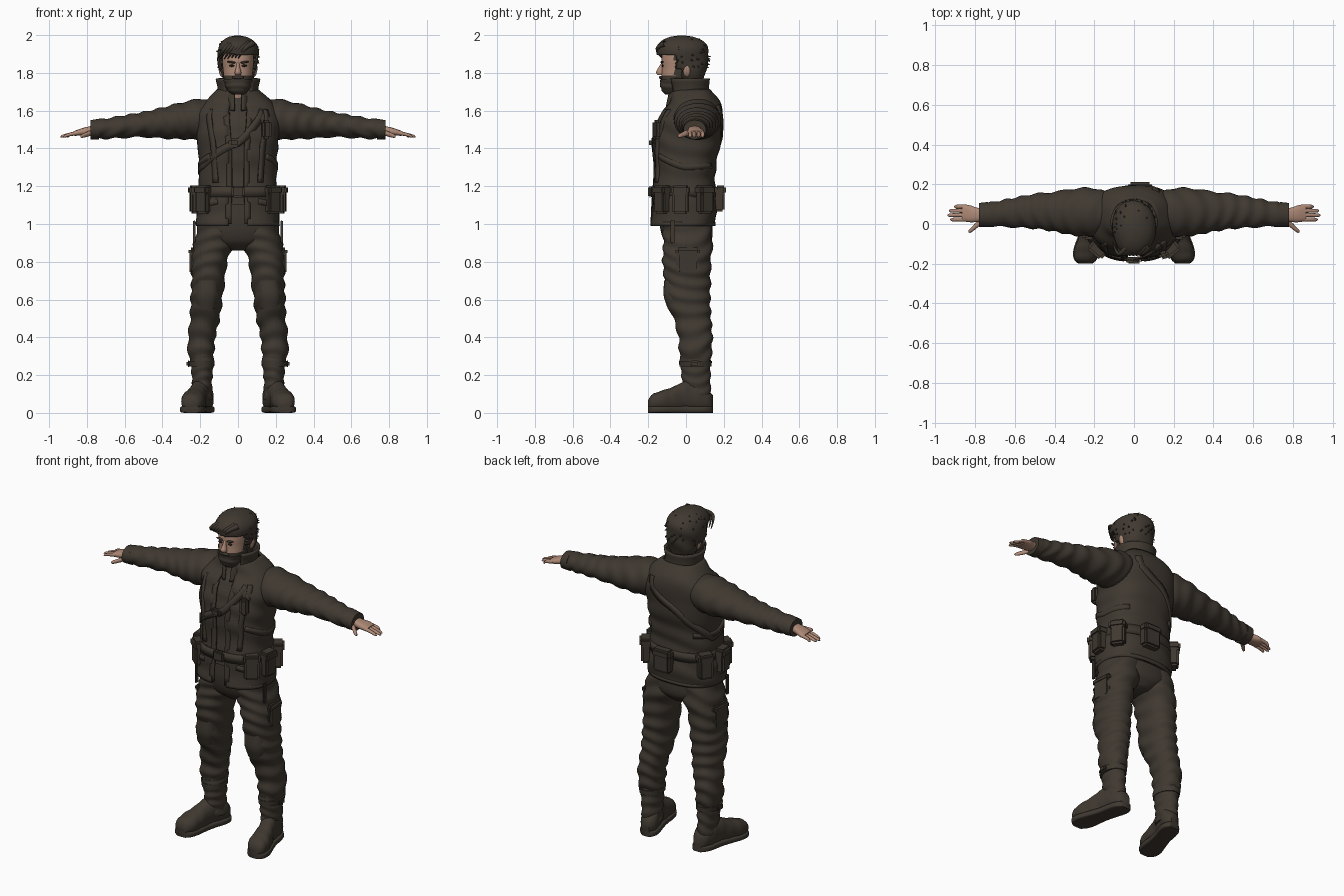
import bpy, bmesh, math, random
from mathutils import Vector

random.seed(4)
if "Cube" in bpy.data.objects:
    bpy.data.objects.remove(bpy.data.objects["Cube"])


def material(name, rgb):
    m = bpy.data.materials.new(name)
    m.use_nodes = True
    m.diffuse_color = (*rgb, 1)
    m.node_tree.nodes["Principled BSDF"].inputs["Base Color"].default_value = (*rgb, 1)
    return m


CLOTH = material("dark brown cloth", (.05, .04, .03))
SKIN = material("skin", (.42, .25, .18))
DARK = material("near black", (.015, .012, .01))


def finish(name, bm, mats, angle=50):
    bmesh.ops.recalc_face_normals(bm, faces=bm.faces)
    mesh = bpy.data.meshes.new(name)
    bm.to_mesh(mesh)
    bm.free()
    for m in mats:
        mesh.materials.append(m)
    ob = bpy.data.objects.new(name, mesh)
    bpy.context.collection.objects.link(ob)
    bpy.ops.object.select_all(action="DESELECT")
    ob.select_set(True)
    bpy.context.view_layer.objects.active = ob
    bpy.ops.object.shade_smooth_by_angle(angle=math.radians(angle))
    return ob


def sample(rows, t):
    """Smooth value of a section table at position t."""
    i = 0
    while i < len(rows) - 2 and t > rows[i + 1][0]:
        i += 1
    def slope(k, c):
        a, b = rows[max(k - 1, 0)], rows[min(k + 1, len(rows) - 1)]
        return (b[c] - a[c]) / (b[0] - a[0])
    a, b = rows[i], rows[i + 1]
    d = b[0] - a[0]
    u = (t - a[0]) / d
    h = u * u * (3 - 2 * u)
    return [a[c] + (b[c] - a[c]) * h + d * u * (1 - u) * (slope(i, c) * (1 - u) - slope(i + 1, c) * u)
            for c in range(1, 5)]


def section(rows, t, ang, power=2, grow=0):
    """Point of a superelliptic section: two plane coordinates."""
    a, b, ra, rb = sample(rows, t)
    c, s = math.cos(ang), math.sin(ang)
    return (a + (ra + grow) * math.copysign(abs(c) ** (2 / power), c),
            b + (rb + grow) * math.copysign(abs(s) ** (2 / power), s))


def place(axis, t, p, side=1):
    x, y, z = {"z": (p[0], p[1], t), "x": (t, p[0], p[1]), "y": (p[0], t, p[1])}[axis]
    return Vector((x * side, y, z))


def loft(name, rows, axis="z", side=1, power=2, n=28, rings=24, gap=0, fold=0, freq=60,
         thick=0, mats=(CLOTH,), rule=None, drop=None):
    """Skin sections along an axis; gap opens the front, fold adds cloth creases."""
    bm = bmesh.new()
    t0, t1 = rows[0][0], rows[-1][0]
    grid = []
    for k in range(rings + 1):
        t = t0 + (t1 - t0) * k / rings
        ring = []
        for j in range(n):
            ang = -math.pi / 2 + gap + (2 * math.pi - 2 * gap) * j / (n - 1 if gap else n)
            crease = fold * math.sin(freq * t + 2 * math.sin(ang + 9 * t) + 1.3 * math.cos(2 * ang))
            ring.append(bm.verts.new(place(axis, t, section(rows, t, ang, power, crease), side)))
        grid.append(ring)
    for lo, hi in zip(grid, grid[1:]):
        for j in range(n - 1 if gap else n):
            bm.faces.new((lo[j], lo[(j + 1) % n], hi[(j + 1) % n], hi[j]))
    if not gap:
        bm.faces.new(grid[0])
        bm.faces.new(grid[-1])
    if drop:
        bmesh.ops.delete(bm, geom=[f for f in bm.faces if drop(f.calc_center_median())], context="FACES")
    if rule:
        for f in bm.faces:
            f.material_index = rule(f.calc_center_median())
    ob = finish(name, bm, mats)
    if thick:
        mod = ob.modifiers.new("thickness", "SOLIDIFY")
        mod.thickness, mod.offset = thick, 0
    return ob


def box(name, at, size, turn=0, mat=CLOTH, bevel=.012):
    bm = bmesh.new()
    bmesh.ops.create_cube(bm, size=1)
    bmesh.ops.scale(bm, vec=size, verts=bm.verts)
    bmesh.ops.bevel(bm, geom=bm.edges[:], offset=min(bevel, min(size) * .4), segments=2, affect="EDGES")
    ob = finish(name, bm, (mat,), 40)
    ob.location, ob.rotation_euler.z = at, math.radians(turn)
    return ob


def strap(name, path, width, rows, grow=.012, power=2.5):
    """Ribbon lying on a lofted body; path holds (degrees from the front, height)."""
    pts = []
    for (d0, z0), (d1, z1) in zip(path, path[1:]):
        for k in range(8):
            d, z = d0 + (d1 - d0) * k / 8, z0 + (z1 - z0) * k / 8
            pts.append((Vector(place("z", z, section(rows, z, math.radians(d - 90), power, grow))), z, d))
    bm = bmesh.new()
    pairs = []
    for i, (p, z, d) in enumerate(pts):
        run = (pts[min(i + 1, len(pts) - 1)][0] - pts[max(i - 1, 0)][0]).normalized()
        out = Vector((math.sin(math.radians(d)), -math.cos(math.radians(d)), 0))
        across = run.cross(out).normalized() * width / 2
        pairs.append((bm.verts.new(p - across), bm.verts.new(p + across)))
    for a, b in zip(pairs, pairs[1:]):
        bm.faces.new((a[0], a[1], b[1], b[0]))
    finish(name, bm, (CLOTH,)).modifiers.new("thickness", "SOLIDIFY").thickness = .012


def blob(name, at, size, mat, turn=0):
    bm = bmesh.new()
    bmesh.ops.create_icosphere(bm, subdivisions=2, radius=1)
    bmesh.ops.scale(bm, vec=size, verts=bm.verts)
    ob = finish(name, bm, (mat,), 80)
    ob.location, ob.rotation_euler.y = at, math.radians(turn)


def lock(name, points, radius):
    """Tapering strand of hair."""
    cu = bpy.data.curves.new(name, "CURVE")
    cu.dimensions, cu.bevel_depth, cu.bevel_resolution, cu.resolution_u = "3D", radius, 2, 6
    sp = cu.splines.new("NURBS")
    sp.points.add(len(points) - 1)
    sp.use_endpoint_u, sp.order_u = True, 3
    for k, p in enumerate(points):
        sp.points[k].co = (*p, 1)
        sp.points[k].radius = 1 - .85 * k / (len(points) - 1)
    cu.materials.append(CLOTH)
    bpy.context.collection.objects.link(bpy.data.objects.new(name, cu))


# jacket, inner shirt, collars
torso = [(.99, 0, -.015, .213, .165), (1.1, 0, -.01, .215, .165), (1.17, 0, -.012, .2, .158),
         (1.3, 0, -.005, .2, .157), (1.4, 0, 0, .203, .17), (1.5, 0, .015, .215, .17),
         (1.58, 0, .03, .215, .155), (1.65, 0, .045, .165, .125), (1.71, 0, .03, .1, .095)]
loft("jacket", torso, power=2.5, n=56, rings=48, gap=.16, fold=.004, freq=45, thick=.014)
loft("shirt", [(t, x, y, a - .02, b - .02) for t, x, y, a, b in torso if t > 1.05],
     power=2.5, n=40, rings=30, fold=.003)
loft("jacket_collar", [(1.66, 0, .02, .105, .105), (1.71, 0, .015, .1, .1), (1.77, 0, .01, .112, .11)],
     gap=.65, rings=8, thick=.014)
loft("shirt_collar", [(1.6, 0, -.01, .07, .1), (1.67, 0, -.005, .072, .09), (1.73, 0, 0, .075, .08)],
     gap=.25, rings=8, thick=.01)

# harness, belt and their pouches
strap("chest_strap", [(33, 1.6), (0, 1.43), (-60, 1.31), (-100, 1.28), (-150, 1.4), (-200, 1.56), (-212, 1.64)],
      .04, torso)
for side, word in ((1, "left"), (-1, "right")):
    strap(word + "_harness", [(side * 30, 1.22), (side * 34, 1.45), (side * 40, 1.63)], .03, torso)
    strap(word + "_placket", [(side * 9, 1.0), (side * 9, 1.4), (side * 12, 1.62)], .03, torso, .008)
    strap(word + "_rib_strap", [(side * 40, 1.36), (side * 90, 1.3), (side * 150, 1.31)], .03, torso)
    strap(word + "_pocket_flap", [(side * 24, 1.12), (side * 55, 1.1)], .03, torso)
strap("belt", [(d, 1.17) for d in range(-180, 181, 30)], .055, torso, .014)
strap("hem_band", [(d, 1.0) for d in range(12, 349, 28)], .02, torso, .006)
box("buckle", (0, -.19, 1.17), (.07, .02, .06))
box("back_pouch", (.03, .175, 1.13), (.11, .06, .13))
box("back_pouch_flap", (.03, .182, 1.18), (.12, .06, .05))
box("shoulder_pouch", (.15, -.155, 1.5), (.05, .04, .1), 20)
box("strap_buckle", (-.02, -.18, 1.43), (.06, .03, .05))
for side, word in ((1, "left"), (-1, "right")):
    for part, x, y, turn in (("front", .18, -.125, 40), ("side", .225, -.03, 84), ("rear", .2, .1, 125)):
        box(f"{word}_{part}_pouch", (side * x, y, 1.12), (.085, .06, .13), side * turn)
        box(f"{word}_{part}_pouch_flap", (side * x, y, 1.18), (.095, .074, .05), side * turn)

# trousers
loft("trouser_seat", [(.86, 0, .015, .05, .08), (.91, 0, .01, .17, .125), (1.0, 0, 0, .195, .14), (1.1, 0, 0, .19, .14)],
     power=2.4, n=40)
leg = [(.25, .19, .05, .058, .075), (.31, .195, .05, .068, .085), (.4, .192, .05, .072, .09),
       (.5, .175, .033, .078, .1), (.6, .167, .01, .084, .118), (.7, .158, .008, .088, .122),
       (.8, .153, .004, .096, .128), (.9, .128, .01, .106, .13), (1.0, .11, 0, .1, .128)]
hand_rows = [(.74, .048, 1.5, .03, .026), (.79, .046, 1.494, .036, .022), (.83, .052, 1.487, .043, .019),
             (.865, .055, 1.48, .04, .013)]
arm = [(.1, .055, 1.58, .09, .08), (.2, .06, 1.557, .12, .105), (.3, .06, 1.546, .118, .097),
       (.4, .062, 1.535, .1, .082), (.5, .064, 1.527, .088, .067), (.6, .058, 1.516, .075, .06),
       (.7, .05, 1.505, .063, .054), (.77, .046, 1.5, .056, .048)]
foot = [(-.2, .245, .045, .03, .025), (-.18, .245, .055, .052, .042), (-.13, .238, .062, .062, .055),
        (-.06, .222, .073, .054, .068), (0, .205, .09, .05, .08), (.08, .185, .08, .054, .075),
        (.12, .178, .065, .045, .055), (.142, .175, .055, .025, .04)]
for side, word in ((1, "left"), (-1, "right")):
    loft(word + "_trouser_leg", leg, side=side, power=2.2, n=36, rings=72, fold=.005, freq=75)
    loft(word + "_knee_patch", [(.55, .168, -.03, .055, .066), (.62, .166, -.04, .066, .078), (.7, .16, -.04, .06, .076)],
         side=side, power=2.6, rings=10)
    box(word + "_thigh_pocket", (side * .238, .01, .8), (.03, .12, .13), side * 4)
    box(word + "_thigh_pocket_flap", (side * .24, .01, .855), (.035, .13, .04), side * 4)
    box(word + "_hanging_strap", (side * .232, -.07, .96), (.012, .025, .12), bevel=.004)
    # boots
    loft(word + "_boot_shaft", [(.07, .185, .06, .052, .075), (.15, .19, .055, .052, .075),
                                (.22, .19, .052, .057, .078), (.3, .192, .05, .06, .08)],
         side=side, fold=.003, freq=110, rings=30)
    loft(word + "_boot_strap", [(.245, .192, .05, .066, .085), (.275, .194, .05, .07, .087)], side=side, rings=2)
    box(word + "_boot_buckle", (side * .262, .045, .26), (.02, .05, .035))
    loft(word + "_boot_foot", foot, "y", side, power=2.3, fold=.0015, freq=90)
    loft(word + "_boot_sole", [(t, x, .018, r + .005, .018) for t, x, z, r, h in foot], "y", side, power=5)
    # sleeves and hands
    loft(word + "_sleeve", arm, "x", side, n=32, rings=64, fold=.004, freq=70)
    loft(word + "_cuff", [(.735, .048, 1.502, .063, .055), (.78, .046, 1.499, .06, .051)], "x", side, rings=3)
    loft(word + "_palm", hand_rows, "x", side, power=2.5, n=20, rings=10, mats=(SKIN,))
    for finger, y, tip in (("index", .022, .925), ("middle", .044, .94), ("ring", .066, .932), ("little", .087, .905)):
        loft(f"{word}_{finger}_finger", [(.84, y, 1.484, .0105, .011), (.89, y + .001, 1.474, .01, .0095),
                                         (tip - .006, y, 1.464, .008, .007), (tip, y, 1.462, .003, .003)],
             "x", side, n=12, rings=10, mats=(SKIN,))
    loft(word + "_thumb", [(.755, .022, 1.493, .014, .015), (.79, -.004, 1.478, .016, .014),
                           (.825, -.034, 1.466, .011, .01), (.834, -.038, 1.464, .004, .004)],
         "x", side, n=12, rings=10, mats=(SKIN,))
    # ears, eyes and brows
    blob(word + "_ear", (side * .09, .005, 1.81), (.012, .02, .034), SKIN, side * 12)
    blob(word + "_eye", (side * .033, -.124, 1.838), (.015, .007, .006), DARK)
    blob(word + "_brow", (side * .035, -.127, 1.857), (.024, .008, .006), CLOTH, side * -8)

# head with beard, nose and hair
head = [(1.69, 0, -.075, .035, .035), (1.72, 0, -.065, .058, .06), (1.76, 0, -.05, .073, .081),
        (1.82, 0, -.03, .08, .098), (1.88, 0, -.02, .085, .108), (1.94, 0, -.015, .078, .095), (1.975, 0, -.01, .04, .05)]
loft("neck", [(1.6, 0, .02, .06, .06), (1.7, 0, .0, .058, .06), (1.78, 0, -.005, .06, .065)], mats=(SKIN,), rings=6)
loft("head", head, n=48, rings=60, power=2.2, mats=(SKIN, CLOTH),
     rule=lambda c: int(c.z < 1.785 - .25 * max(0, .05 - abs(c.x - .0)) * (c.z < 1.76) or c.y > -.06))
loft("beard", [(1.685, 0, -.08, .03, .03), (1.71, 0, -.07, .058, .06), (1.74, 0, -.06, .07, .078), (1.765, 0, -.05, .078, .086)],
     power=2.3, rings=12, fold=.002, freq=200)
blob("moustache", (0, -.132, 1.776), (.034, .012, .009), CLOTH)
loft("nose", [(1.79, 0, -.135, .016, .016), (1.803, 0, -.138, .018, .021), (1.83, 0, -.13, .01, .015), (1.86, 0, -.12, .008, .006)],
     n=14, rings=10, mats=(SKIN,))
hair = [(1.75, 0, .03, .062, .055), (1.8, 0, .012, .088, .085), (1.86, 0, -.012, .101, .122), (1.92, 0, -.02, .103, .132),
        (1.96, 0, -.02, .083, .11), (1.985, 0, -.02, .045, .06), (1.992, 0, -.02, .01, .015)]
loft("hair", hair, n=48, rings=40, power=2.1, fold=.003, freq=40, thick=.012,
     drop=lambda c: c.y < -.05 and c.z < 1.895 - .25 * c.x * (c.x < 0) or c.y < -.02 and c.z < 1.82)
for k in range(7):
    x = .045 - .018 * k
    lock("fringe_lock", [(x + .03, -.11, 1.955), (x, -.15, 1.94), (x - .025, -.152, 1.91), (x - .045, -.125 + .006 * k, 1.875)], .017)
for k in range(45):
    ang, z = random.uniform(-.3, math.pi + .3), random.uniform(1.82, 1.985)
    p = place("z", z, section(hair, z, ang, 2.1))
    out = (p - Vector((0, -.01, 1.88))).normalized()
    lock("hair_tuft", [p - out * .015, p + out * .004, p + out * .012 + Vector((0, .006, -.004))], .01)
